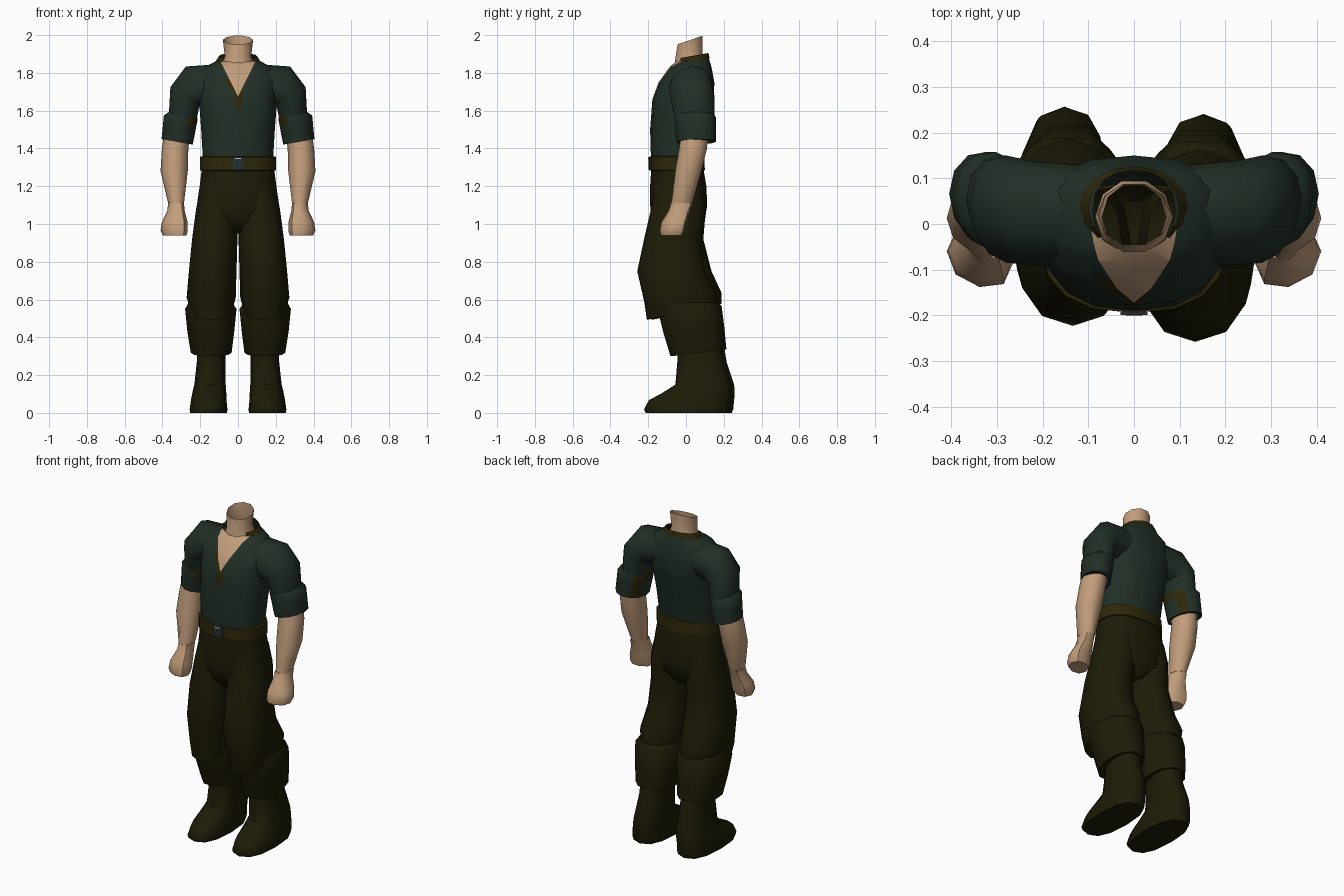
import bpy, bmesh, math
from mathutils import Vector, Euler

if "Cube" in bpy.data.objects:
    bpy.data.objects.remove(bpy.data.objects["Cube"])


def material(name, rgb):
    m = bpy.data.materials.new(name)
    m.diffuse_color = (*rgb, 1)
    m.use_nodes = True
    m.node_tree.nodes["Principled BSDF"].inputs["Base Color"].default_value = m.diffuse_color
    return m


SKIN = material("skin", (0.54, 0.34, 0.20))
SHIRT = material("dark green cloth", (0.015, 0.028, 0.019))
TRIM = material("brown trim", (0.026, 0.020, 0.003))
PANTS = material("dark olive cloth", (0.0125, 0.011, 0.002))
BUCKLE = material("dark teal metal", (0.016, 0.03, 0.03))
SILVER = material("silver", (0.5, 0.52, 0.5))


def spow(v, p):
    return math.copysign(abs(v) ** p, v)


def finish(bm, name, mats, angle=50):
    bmesh.ops.recalc_face_normals(bm, faces=bm.faces)
    me = bpy.data.meshes.new(name)
    bm.to_mesh(me)
    bm.free()
    for m in mats:
        me.materials.append(m)
    ob = bpy.data.objects.new(name, me)
    bpy.context.collection.objects.link(ob)
    bpy.ops.object.select_all(action='DESELECT')
    ob.select_set(True)
    bpy.context.view_layer.objects.active = ob
    bpy.ops.object.shade_smooth_by_angle(angle=math.radians(angle))
    return ob


# ring = (centre x, half width, front y, back y, z, pitch, outward tilt)
def loft(rings, n=12, power=1.0, cap_end=False, side=1, dy=0, skew=0):
    bm = bmesh.new()
    loops = []
    for r in rings:
        cx, rx, y0, y1, z, pitch, tilt = (*r, 0, 0)[:7]
        rot = Euler((math.radians(pitch), -math.radians(tilt), 0)).to_matrix()
        c = Vector((cx, (y0 + y1) / 2 + dy, z))
        loop = []
        for i in range(n):
            a = math.tau * i / n
            u = rx * spow(math.cos(a), power)
            p = c + rot @ Vector((u, (y1 - y0) / 2 * spow(math.sin(a), power) + skew * u, 0))
            loop.append(bm.verts.new((p.x * side, p.y, p.z)))
        loops.append(loop)
    for a, b in zip(loops, loops[1:]):
        for i in range(n):
            j = (i + 1) % n
            bm.faces.new((a[i], a[j], b[j], b[i]))
    if cap_end:
        bm.faces.new(loops[-1])
    return bm


def cut(bm, co, no):
    bmesh.ops.bisect_plane(bm, geom=bm.verts[:] + bm.edges[:] + bm.faces[:],
                           plane_co=co, plane_no=no)


# Neck, open at the top
finish(loft([(0, .085, -.068, .1, 1.85, 10), (0, .07, -.062, .092, 1.89, 12),
             (0, .08, -.052, .095, 1.974, 19)], n=10), "neck", [SKIN])

# Shirt body with a V neck and brown placket cut into the front
bm = loft([(0, .185, -.185, .085, 1.33), (0, .195, -.19, .115, 1.5),
           (0, .207, -.178, .148, 1.66), (0, .215, -.145, .15, 1.75),
           (0, .18, -.088, .135, 1.83), (0, .09, -.06, .118, 1.875, 12)],
          n=16, power=.85)
V_IN, V_OUT, SLOPE = 1.675, 1.625, 2.0
for base in (V_IN, V_OUT):
    for s in (1, -1):
        cut(bm, (0, 0, base), (s * SLOPE, 0, -1))
for x in (-.022, .022):
    cut(bm, (x, 0, 0), (1, 0, 0))
for z in (1.61, 1.71, 1.77):
    cut(bm, (0, 0, z), (0, 0, 1))
for f in bm.faces:
    c = f.calc_center_median()
    if c.y < 0:
        rise = c.z - SLOPE * abs(c.x)
        placket = abs(c.x) < .022 and c.z > 1.61
        lapel = rise > V_OUT and 1.71 < c.z < 1.77 and c.x < 0
        f.material_index = 1 if rise > V_IN else 2 if placket or lapel else 0
finish(bm, "shirt_body", [SHIRT, SKIN, TRIM])

# Collar, open at the front
bm = loft([(0, .122, -.06, .128, 1.856, 12), (0, .1, -.055, .12, 1.89, 10)], n=16)
bmesh.ops.delete(bm, geom=[f for f in bm.faces if f.calc_center_median().y < -.03],
                 context='FACES')
finish(bm, "collar", [TRIM])

# Belt and buckle
finish(loft([(0, .185, -.18, .085, 1.36), (0, .201, -.195, .096, 1.355),
             (0, .201, -.195, .1, 1.285), (0, .185, -.18, .09, 1.28)],
            n=16, power=.85), "belt", [TRIM])


def plate(name, mat, size, loc):
    bm = bmesh.new()
    bmesh.ops.create_cube(bm, size=1)
    for v in bm.verts:
        v.co = Vector(a * b for a, b in zip(v.co, size)) + Vector(loc)
    finish(bm, name, [mat], 30)


plate("buckle", BUCKLE, (.06, .006, .065), (0, -.196, 1.322))
plate("buckle_highlight", SILVER, (.034, .006, .007), (0, -.198, 1.347))

# Trouser seat
finish(loft([(0, .188, -.182, .088, 1.32), (0, .203, -.19, .108, 1.2),
             (0, .218, -.19, .112, 1.1), (0, .19, -.18, .1, 1.02),
             (0, .05, -.12, .05, .95)],
            n=16, power=.85, cap_end=True), "trouser_seat", [PANTS])

for s, label, knee, foot in ((1, "left", 0, -.006), (-1, "right", .035, .01)):
    # Sleeve bending from the shoulder down to the elbow
    finish(loft([(.12, .11, -.09, .13, 1.735, 0, 82), (.225, .12, -.09, .138, 1.725, 0, 65),
                 (.28, .09, -.085, .15, 1.68, 0, 30), (.293, .074, -.06, .15, 1.56, 0, 5)],
                side=s, skew=.12), label + "_sleeve", [SHIRT])

    # Rolled cuff, brown on the side facing the body
    bm = loft([(.293, .074, -.055, .145, 1.585, 0, 6), (.303, .09, -.062, .158, 1.565, 0, 6),
               (.322, .084, -.05, .158, 1.435, 0, 10), (.32, .066, -.03, .135, 1.435, 0, 10)],
              side=s, skew=.15)
    cut(bm, (0, 0, 1.52), (0, 0, 1))
    for f in bm.faces:
        c = f.calc_center_median()
        if c.x * s < .27 and (c.z > 1.52 or c.y > .08):
            f.material_index = 1
    finish(bm, label + "_sleeve_cuff", [SHIRT, TRIM])

    # Bare forearm and fist
    finish(loft([(.322, .07, -.03, .12, 1.47), (.333, .07, -.04, .115, 1.40),
                 (.338, .072, -.06, .085, 1.28), (.328, .042, -.08, .035, 1.11)],
                n=10, side=s), label + "_forearm", [SKIN])
    finish(loft([(.328, .042, -.08, .035, 1.11), (.328, .046, -.092, .02, 1.07),
                 (.335, .068, -.13, 0, 1.01), (.338, .072, -.138, -.01, .965),
                 (.335, .062, -.135, -.02, .94)],
                n=8, power=.9, cap_end=True, side=s, skew=.2), label + "_fist", [SKIN])

    # Baggy trouser leg, hem lower at the front
    finish(loft([(.112, .085, -.165, .085, 1.2), (.115, .107, -.185, .105, 1.08),
                 (.123, .12, -.222 + knee / 3, .08 + knee / 3, .92),
                 (.134, .126, -.258 + knee, .1 + knee, .75),
                 (.142, .13, -.222 + knee, .165 + knee * .7, .61, 8),
                 (.14, .108, -.212 + knee * .7, .168 + knee * .7, .535, 13),
                 (.143, .08, -.15 + knee, .14 + knee, .54, 13)],
                power=.9, cap_end=True, side=s), label + "_trouser_leg", [PANTS])

    # Turned-down boot top
    finish(loft([(.146, .115, -.15, .165, .585), (.144, .136, -.155, .188, .55, 6),
                 (.144, .124, -.125, .203, .43, 5), (.142, .108, -.09, .213, .318, 7),
                 (.142, .08, -.05, .19, .325, 7)],
                n=10, power=.9, cap_end=True, side=s, dy=knee / 4), label + "_boot_top", [PANTS])

    # Boot with foot
    finish(loft([(.142, .076, -.04, .19, .36), (.142, .076, -.04, .205, .27),
                 (.148, .083, -.05, .245, .15), (.152, .09, -.12, .247, .105),
                 (.155, .094, -.19, .245, .068), (.156, .1, -.216, .24, .02),
                 (.156, .098, -.208, .232, 0)],
                power=.8, cap_end=True, side=s, dy=foot), label + "_boot", [PANTS])
